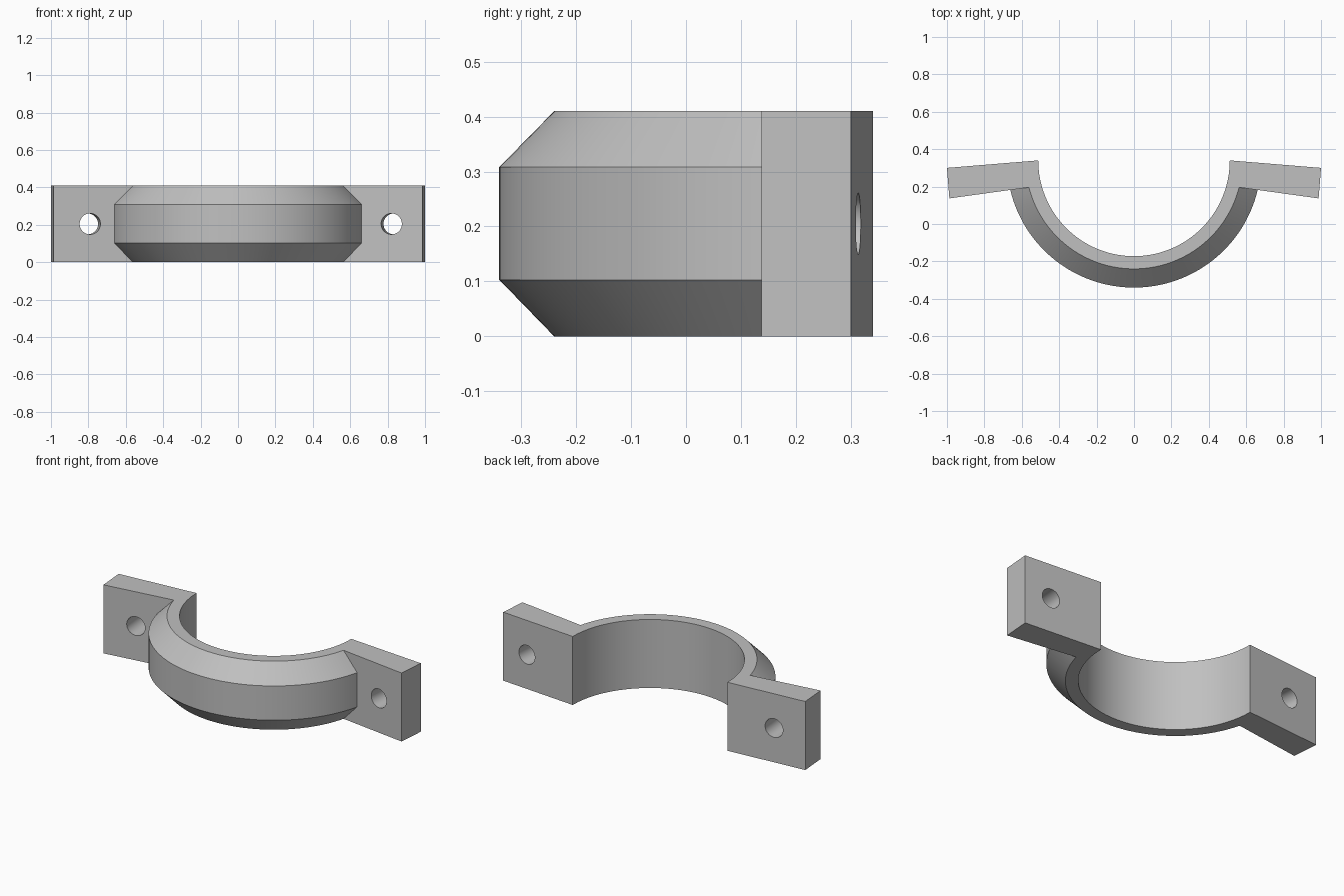
import bpy, bmesh, math
from mathutils import Vector

cube = bpy.data.objects.get("Cube")
if cube:
    bpy.data.objects.remove(cube)

HEIGHT, CENTRE_Y, SEGMENTS = 0.41, 0.34, 64
BACK_END, FRONT_END = (1.0, 0.30), (0.987, 0.137)   # outer corners of an ear
FRONT_ROOT = (0.56, 0.196)                          # ear front meets the ring

grey = bpy.data.materials.new("plain grey")
grey.use_nodes = True
grey.diffuse_color = (0.53, 0.53, 0.53, 1)
grey.node_tree.nodes["Principled BSDF"].inputs["Base Color"].default_value = grey.diffuse_color

# Ring cross-section: (radius, height), chamfered on the outside
profile = [(0.512, 0), (0.58, 0), (0.68, 0.103),
           (0.68, 0.308), (0.58, HEIGHT), (0.512, HEIGHT)]


def end_angle(radius):
    """Angle from the front at which a ring circle meets the ear."""
    if radius == profile[0][0]:
        return math.pi / 2
    m = (FRONT_END[1] - FRONT_ROOT[1]) / (FRONT_END[0] - FRONT_ROOT[0])
    c = FRONT_ROOT[1] - CENTRE_Y - m * FRONT_ROOT[0]
    x = (-m * c + math.sqrt(radius ** 2 * (1 + m * m) - c * c)) / (1 + m * m)
    return math.atan2(x, -(m * x + c))


bm = bmesh.new()

# Half ring
sections = []
for i in range(SEGMENTS + 1):
    t = 2 * i / SEGMENTS - 1
    row = []
    for r, z in profile:
        a = t * end_angle(r)
        row.append(bm.verts.new((r * math.sin(a), CENTRE_Y - r * math.cos(a), z)))
    sections.append(row)
for a, b in zip(sections, sections[1:]):
    for k in range(6):
        n = (k + 1) % 6
        bm.faces.new((a[k], b[k], b[n], a[n]))

# Ears, joined to the ring ends
for side, e in ((-1, sections[0]), (1, sections[-1])):
    b0, b1 = [bm.verts.new((side * BACK_END[0], BACK_END[1], z)) for z in (0, HEIGHT)]
    f0, f1 = [bm.verts.new((side * FRONT_END[0], FRONT_END[1], z)) for z in (0, HEIGHT)]
    bm.faces.new((e[0], e[5], b1, b0))
    bm.faces.new((b0, b1, f1, f0))
    bm.faces.new((e[1], e[2], e[3], e[4], f1, f0))
    bm.faces.new((e[5], e[4], f1, b1))
    bm.faces.new((e[0], e[1], f0, b0))
bmesh.ops.recalc_face_normals(bm, faces=bm.faces)

mesh = bpy.data.meshes.new("half_clamp")
bm.to_mesh(mesh)
bm.free()
mesh.materials.append(grey)
clamp = bpy.data.objects.new("half_clamp", mesh)
bpy.context.collection.objects.link(clamp)

# Bolt holes, square to the ears
for x, side in ((-0.797, -1), (0.827, 1)):
    axis = Vector((side * 0.085, 1, 0))
    bpy.ops.mesh.primitive_cylinder_add(vertices=48, radius=0.056, depth=0.5,
                                        location=(x, 0.235, HEIGHT / 2))
    cutter = bpy.context.object
    cutter.name = "bolt_hole_cutter"
    cutter.hide_render = True
    cutter.rotation_euler = axis.to_track_quat('Z', 'Y').to_euler()
    cutter.data.materials.append(grey)
    bpy.context.view_layer.update()
    cut = clamp.modifiers.new("bolt hole", 'BOOLEAN')
    cut.operation, cut.solver, cut.object = 'DIFFERENCE', 'EXACT', cutter
    bpy.context.view_layer.objects.active = clamp
    bpy.ops.object.modifier_apply(modifier=cut.name)
    bpy.data.objects.remove(cutter)

bpy.ops.object.select_all(action='DESELECT')
clamp.select_set(True)
bpy.context.view_layer.objects.active = clamp
bpy.ops.object.shade_smooth_by_angle(angle=math.radians(30))
